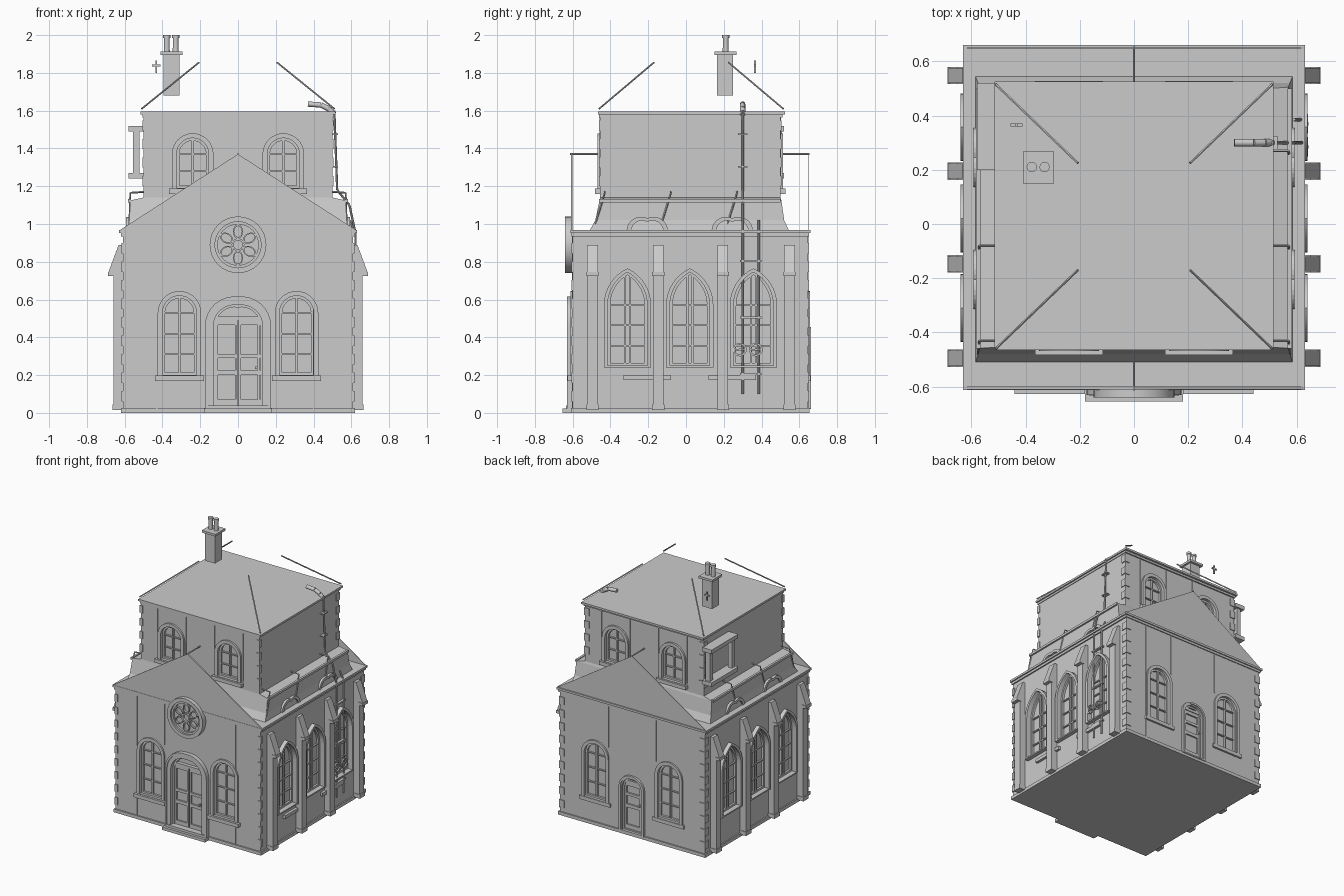
import bpy, bmesh, math
from mathutils import Matrix, Vector

if "Cube" in bpy.data.objects:
    bpy.data.objects.remove(bpy.data.objects["Cube"])

I = Matrix.Identity(4)


def face(deg, dist):
    """Wall frame: u along wall, d outward from it, z up."""
    return Matrix.Rotation(math.radians(deg), 4, 'Z') @ Matrix.Translation((0, -dist, 0))


FRONT, RIGHT, BACK, LEFT = face(0, .60), face(90, .61), face(180, .645), face(270, .61)
UP_FRONT, UP_BACK = face(0, .455), face(180, .50)


class Part:
    def __init__(self):
        self.bm = bmesh.new()

    def prism(self, pts, d0, d1, M=I):
        a, b = [[self.bm.verts.new(M @ Vector((u, -d, z))) for u, z in pts] for d in (d0, d1)]
        n = len(pts)
        self.bm.faces.new(a)
        self.bm.faces.new(b[::-1])
        for i in range(n):
            self.bm.faces.new((a[i], b[i], b[(i + 1) % n], a[(i + 1) % n]))

    def box(self, u0, u1, d0, d1, z0, z1, M=I):
        self.prism([(u0, z0), (u1, z0), (u1, z1), (u0, z1)], d0, d1, M)

    def ring(self, outer, inner, d0, d1, M=I):
        loops = [[self.bm.verts.new(M @ Vector((u, -d, z))) for u, z in p]
                 for p, d in ((outer, d0), (outer, d1), (inner, d1), (inner, d0))]
        n = len(outer)
        for k in range(4):
            a, b = loops[k], loops[(k + 1) % 4]
            for i in range(n):
                j = (i + 1) % n
                self.bm.faces.new((a[i], a[j], b[j], b[i]))

    def tube(self, pts, r, sides=8, r2=None):
        for p, q in zip(pts, pts[1:]):
            p, q = Vector(p), Vector(q)
            M = Matrix.Translation((p + q) / 2) @ (q - p).to_track_quat('Z', 'Y').to_matrix().to_4x4()
            bmesh.ops.create_cone(self.bm, cap_ends=True, segments=sides, radius1=r,
                                  radius2=r2 or r, depth=(q - p).length, matrix=M)

    def done(self, name, smooth=False):
        bmesh.ops.recalc_face_normals(self.bm, faces=self.bm.faces)
        me = bpy.data.meshes.new(name)
        self.bm.to_mesh(me)
        ob = bpy.data.objects.new(name, me)
        bpy.context.collection.objects.link(ob)
        if smooth:
            bpy.context.view_layer.objects.active = ob
            ob.select_set(True)
            bpy.ops.object.shade_smooth_by_angle(angle=math.radians(40))
            ob.select_set(False)
        return ob


def arch(c, w, z0, s, h, n=8):
    """Arched outline: round when h == w, pointed when h > w."""
    R = (w * w + h * h) / (2 * w)
    end = math.atan2(h, R - w)
    arc = [(w - R + R * math.cos(end * i / n), s + R * math.sin(end * i / n)) for i in range(n + 1)]
    arc[-1] = (0, s + h)
    pts = [(-w, z0), (w, z0)] + arc + [(-u, z) for u, z in arc[-2::-1]]
    return [(c + u, z) for u, z in pts]


def circle(c, z, r, n=32):
    return [(c + r * math.cos(2 * math.pi * i / n), z + r * math.sin(2 * math.pi * i / n)) for i in range(n)]


def window(M, c, w, z0, s, h, cut, t=.025, mull=(0,), rows=3, sill=.028, out=.014):
    opening = arch(c, w, z0, s, h)
    cut.prism(opening, -.025, .05, M)
    frames.ring(arch(c, w + t, z0 - .01, s, h + t), opening, -.005, out, M)
    bars.ring(opening, arch(c, w - .014, z0 + .014, s, h - .014), -.024, -.008, M)
    R = (w * w + h * h) / (2 * w)
    for m in mull:
        bars.box(c + m - .006, c + m + .006, -.024, -.01, z0,
                 s + math.sqrt(R * R - (abs(m) + R - w) ** 2) - .005, M)
    for k in range(1, rows + 1):
        z = z0 + (s - z0) * k / rows
        bars.box(c - w + .01, c + w - .01, -.024, -.012, z - .004, z + .004, M)
    if sill:
        sills.box(c - w - .04, c + w + .04, -.01, sill, z0 - .03, z0 - .003, M)


frames, bars, sills = Part(), Part(), Part()
cut_low, cut_up = Part(), Part()

# Windows
for M, sill in ((FRONT, .028), (BACK, .015)):
    for c in (-.31, .31):
        window(M, c, .09, .2, .53, .09, cut_low, sill=sill, out=.012)
for M, sg in ((RIGHT, 1), (LEFT, -1)):
    for c in (-.31, .02, .357):
        window(M, sg * c, .105, .25, .57, .175, cut_low, t=.02, mull=(-.013, .013), sill=0, out=.03)
for M in (UP_FRONT, UP_BACK):
    for c in (-.24, .24):
        window(M, c, .085, 1.19, 1.37, .085, cut_up, rows=2)
for c in (-.205, .245):
    sills.box(c - .125, c + .125, 0, .02, .175, .2, RIGHT)

# Doors
doors = Part()
for M, w, s, h, t, out in ((FRONT, .13, .46, .11, .045, .025), (BACK, .08, .36, .07, .025, .01)):
    opening = arch(0, w, .03, s, h)
    cut_low.prism(opening, -.03, .05, M)
    frames.ring(arch(0, w + t, .02, s, h + t), opening, -.005, out, M)
    frames.ring(arch(0, w + t, .02, s, h + t), arch(0, w + t - .015, .03, s, h + t - .015), 0, out + .006, M)
    doors.ring(opening, arch(0, w - .012, .04, s, h - .012), -.03, -.004, M)
    doors.box(-w, w, -.03, -.004, s + .03, s + .05, M)
    leaves = [(-w + .012, -.003), (.003, w - .012)] if w > .1 else [(-w + .012, w - .012)]
    for a, b in leaves:
        doors.box(a, b, -.03, -.022, .04, s + .03, M)
        for z0, z1 in ((.04, .07), (.2, .225), (.29, .31), (s + .005, s + .03)):
            doors.box(a, b, -.022, -.01, z0, z1, M)
        for x in (a, b - .014):
            doors.box(x, x + .013, -.022, -.01, .04, s + .03, M)
    doors.tube([M @ Vector((w * .75, .01, .24)), M @ Vector((w * .75, -.012, .24))], .009)
doors.done("doors")
frames.done("window_and_door_surrounds", True)
bars.done("window_bars")
sills.done("window_sills")

# Walls with recessed openings
lower, upper = Part(), Part()
lower.box(-.61, .61, -.645, .60, 0, .96)
upper.box(-.50, .50, -.50, .455, .95, 1.59)
for part, cut, name in ((lower, cut_low, "lower_walls"), (upper, cut_up, "upper_walls")):
    ob, cutter = part.done(name), cut.done(name + "_cutter")
    cutter.hide_render = True
    mod = ob.modifiers.new("openings", 'BOOLEAN')
    mod.operation, mod.solver, mod.object = 'DIFFERENCE', 'EXACT', cutter
    bpy.context.view_layer.objects.active = ob
    bpy.ops.object.modifier_apply(modifier=mod.name)
    bpy.data.objects.remove(cutter)

# Plinth, cornices and flat roofs
trim = Part()
trim.box(-.62, .62, -.655, .61, 0, .025)
trim.box(-.62, .62, -.652, .607, .935, .952)
trim.box(-.63, .63, -.66, .612, .952, .968)
trim.box(-.505, .505, -.51, .46, 1.565, 1.58)
trim.box(-.515, .515, -.525, .465, 1.58, 1.595)
trim.done("plinth_and_cornices")
step = Part()
step.box(-.18, .18, .59, .655, 0, .022)
step.box(-.165, .165, .59, .635, .022, .04)
step.done("door_steps")

# Gable sheets and free ridge bars
gables, ridges = Part(), Part()
tri = [(-.63, .965), (.63, .965), (0, 1.37)]
gables.prism(tri, .6, .61)
gables.prism(tri, -.652, -.648)
gables.done("gables")
ridges.tube([(0, -.615, 1.37), (0, -.455, 1.37)], .005, 6)
ridges.tube([(0, .49, 1.37), (0, .655, 1.37)], .005, 6)
for s in (-1, 1):
    ridges.tube([(s * .51, -.46, 1.61), (s * .207, -.17, 1.855)], .005, 6)
    ridges.tube([(s * .51, .515, 1.61), (s * .207, .225, 1.855)], .005, 6)
ridges.done("ridge_bars")

# Flared skirt roof round the upper storey
skirt = Part()
loops = [[skirt.bm.verts.new(p) for p in ((-x, y0, z), (x, y0, z), (x, y1, z), (-x, y1, z))]
         for x, y0, y1, z in ((.585, -.51, .545, .965), (.575, -.48, .52, 1.02),
                              (.57, -.458, .505, 1.125), (.50, -.455, .50, 1.14))]
for a, b in zip(loops, loops[1:]):
    for i in range(4):
        skirt.bm.faces.new((a[i], a[(i + 1) % 4], b[(i + 1) % 4], b[i]))
for s in (-1, 1):
    skirt.box(s * .575 - .008, s * .575 + .008, -.50, .46, 1.115, 1.132)
    for y in (-.43, -.08, .27):
        skirt.tube([(s * .575, y - .05, 1.0), (s * .57, y, 1.165), (s * .50, y, 1.17)], .005, 4)
    for c in (-.205, .245):
        M = face(90 * s, .57)
        skirt.ring(arch(s * c, .11, .96, .961, .07), arch(s * c, .085, .96, .961, .05), 0, .022, M)
skirt.done("skirt_roof")

# Stepped buttresses
butt = Part()
for M, s in ((RIGHT, 1), (LEFT, -1)):
    for y in (-.495, -.147, .195, .548):
        u = s * y
        side = M @ Matrix.Translation((u, 0, 0)) @ Matrix.Rotation(math.radians(-90), 4, 'Z')
        butt.prism([(0, .025), (.05, .025), (.05, .73), (.076, .745), (.022, .89), (0, .89)], -.028, .028, side)
        butt.box(u - .032, u + .032, .04, .078, .725, .747, M)
        butt.box(u - .032, u + .032, 0, .055, .015, .045, M)
butt.done("buttresses")

# Corner quoins and wall battens
quoins = Part()
for sx in (-1, 1):
    for y, sy, ux, z0, count, inset in ((-.60, -1, .61, .06, 9, .018), (.645, 1, .61, .06, 9, .04),
                                        (-.455, -1, .50, 1.2, 4, .02), (.50, 1, .50, 1.2, 4, .035)):
        for k in range(count):
            z = z0 + k * .098
            xs = sorted((sx * (ux + .006), sx * (ux - inset)))
            ys = sorted((-(y + sy * .006), -(y - sy * inset)))
            quoins.box(xs[0], xs[1], ys[0], ys[1], z, z + .055)
quoins.done("quoins")
battens = Part()
for M in (FRONT, BACK):
    for x in (-.43, -.2, .2, .4):
        battens.box(x - .003, x + .003, 0, .004, .025 if abs(x) > .39 else .62, .94, M)
for M in (UP_FRONT, UP_BACK):
    for x in (-.36, -.12, .12, .36):
        battens.box(x - .003, x + .003, 0, .004, 1.2, 1.57, M)
battens.done("wall_battens")

# Rose window
rose = Part()
rose.prism(circle(0, .89, .14), 0, .012, FRONT)
rose.ring(circle(0, .89, .15), circle(0, .89, .122), 0, .04, FRONT)
rose.ring(circle(0, .89, .122), circle(0, .89, .108), 0, .028, FRONT)
rose.ring(circle(0, .89, .034, 16), circle(0, .89, .024, 16), 0, .03, FRONT)
for k in range(6):
    a = math.radians(60 * k + 30)
    petal = [[(.07 * math.cos(a) + u * math.cos(a) - v * math.sin(a), .89 + .07 * math.sin(a) + u * math.sin(a)
               + v * math.cos(a)) for u, v in [(p * r, q * r * .7) for p, q in circle(0, 0, 1, 16)]]
             for r in (.038, .029)]
    rose.ring(*petal, 0, .026, FRONT)
rose.done("rose_window", True)

# Chimney and cross
chim = Part()
chim.box(-.395, -.31, -.25, -.165, 1.68, 1.9)
chim.box(-.41, -.295, -.268, -.15, 1.895, 1.912)
for x in (-.377, -.33):
    chim.tube([(x, .21, 1.91), (x, .21, 1.985)], .016, 12, .014)
    chim.tube([(x, .21, 1.985), (x, .21, 2.0)], .019, 12)
chim.done("chimney", True)
cross = Part()
cross.box(-.438, -.428, -.37, -.36, 1.8, 1.866)
cross.box(-.455, -.411, -.37, -.36, 1.835, 1.845)
cross.done("roof_cross")

# Bracket frame on the left rear corner
frame = Part()
for z in (1.24, 1.49):
    frame.box(-.58, -.50, -.52, -.2, z, z + .03)
for y in (.225, .49):
    frame.box(-.557, -.522, -y - .018, -y + .018, 1.27, 1.49)
frame.done("corner_balcony_frame")

# Service pipes, valves and roof vent
pipes = Part()
pipes.tube([(.37, .3, 1.635), (.44, .3, 1.63), (.48, .3, 1.61), (.51, .3, 1.58)], .014, 12)
pipes.tube([(.51, .3, 1.6), (.525, .3, 1.18), (.59, .3, 1.1), (.622, .3, .95), (.622, .3, .1)], .006)
pipes.tube([(.59, .385, 1.02), (.622, .385, .95), (.622, .385, .1)], .006)
for z in (1.47, 1.3):
    pipes.box(.49, .53, -.325, -.275, z, z + .008)
for z in (.2, .5, .8):
    pipes.box(.61, .63, -.4, -.285, z, z + .01)
for y in (.285, .37):
    M = face(90, .632)
    pipes.ring(circle(y, .335, .036, 20), circle(y, .335, .026, 20), 0, .01, M)
    pipes.box(y - .03, y + .03, .002, .008, .331, .339, M)
    pipes.tube([(.61, y, .335), (.644, y, .335)], .007)
pipes.done("service_pipes", True)
